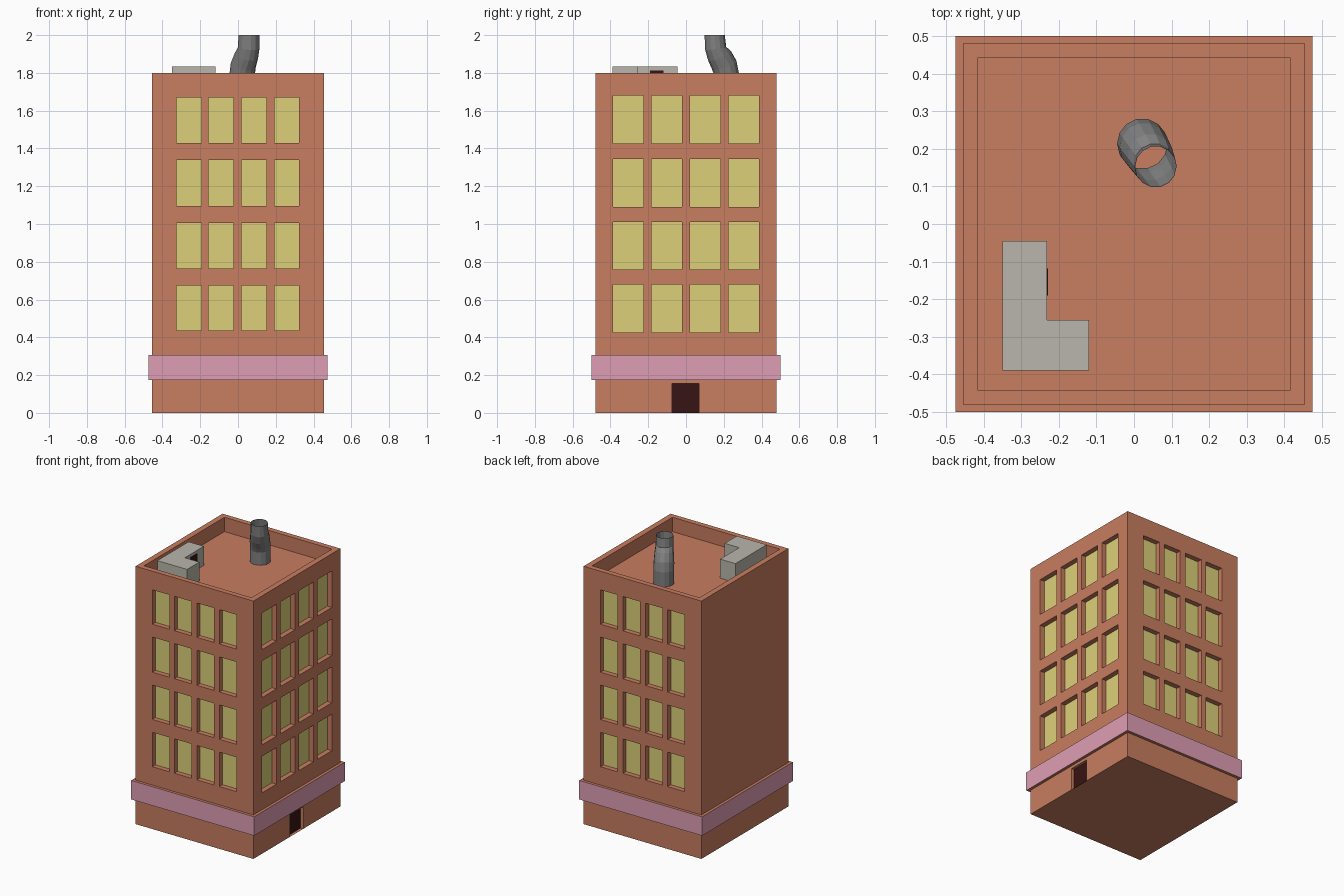
import bpy, bmesh, math
from mathutils import Vector

if "Cube" in bpy.data.objects:
    bpy.data.objects.remove(bpy.data.objects["Cube"])

HX, HY, TOP, ROOF = 0.455, 0.48, 1.8, 1.7
Z = Vector((0, 0, 1))


def material(name, rgb):
    m = bpy.data.materials.new(name)
    m.diffuse_color = (*rgb, 1)
    m.use_nodes = True
    m.node_tree.nodes["Principled BSDF"].inputs["Base Color"].default_value = m.diffuse_color
    return m


brick = material("brick", (0.578, 0.205, 0.115))
yellow = material("yellow_glass", (0.72, 0.63, 0.19))
pink = material("pink_trim", (0.73, 0.34, 0.456))
dark = material("dark_door", (0.038, 0.007, 0.007))
concrete = material("concrete", (0.48, 0.468, 0.413))
metal = material("dark_metal", (0.22, 0.22, 0.22))


def finish(bm, name, *mats, weld=True):
    if weld:
        bmesh.ops.remove_doubles(bm, verts=bm.verts, dist=1e-5)
    me = bpy.data.meshes.new(name)
    bm.to_mesh(me)
    bm.free()
    ob = bpy.data.objects.new(name, me)
    bpy.context.collection.objects.link(ob)
    for m in mats:
        me.materials.append(m)
    return ob


def quad(bm, pts):
    return bm.faces.new([bm.verts.new(p) for p in pts])


def rect(hx, hy, z):
    return [Vector((sx * hx, sy * hy, z)) for sx, sy in ((-1, -1), (1, -1), (1, 1), (-1, 1))]


def strip(bm, a, b):
    """Quads joining two closed loops."""
    n = len(a)
    return [quad(bm, (a[i], a[(i + 1) % n], b[(i + 1) % n], b[i])) for i in range(n)]


def prism(bm, outline, z0, z1):
    a = [Vector((x, y, z0)) for x, y in outline]
    b = [Vector((x, y, z1)) for x, y in outline]
    sides = strip(bm, a, b)
    quad(bm, a[::-1])
    quad(bm, b)
    return sides


def wall(u, half, dist, z0, z1, holes, depth, fill):
    """Flat wall with recessed openings; the panes go into another mesh."""
    n = u.cross(Z)
    at = lambda p, q, d=0: u * p + Z * q + n * (dist - d)
    us = sorted({-half, half, *(h[0] for h in holes), *(h[1] for h in holes)})
    zs = sorted({z0, z1, *(h[2] for h in holes), *(h[3] for h in holes)})
    for a, b in zip(us, us[1:]):
        for c, d in zip(zs, zs[1:]):
            ring = [(a, c), (b, c), (b, d), (a, d)]
            outer = [at(*p) for p in ring]
            if (a, b, c, d) in holes:
                inner = [at(*p, depth) for p in ring]
                strip(walls, outer, inner)
                quad(fill, inner)
            else:
                quad(walls, outer)


def windows(centres, w, rows):
    return [(c - w / 2, c + w / 2, a, b) for c in centres for a, b in rows]


walls, panes, door = bmesh.new(), bmesh.new(), bmesh.new()
rows_front = [(0.435, 0.675), (0.765, 1.005), (1.095, 1.34), (1.43, 1.67)]
rows_side = [(0.425, 0.68), (0.76, 1.01), (1.09, 1.345), (1.425, 1.68)]
front = windows((-0.26, -0.09, 0.085, 0.258), 0.132, rows_front)
back = windows((-0.258, -0.085, 0.09, 0.26), 0.132, rows_front)
side = windows((-0.306, -0.102, 0.102, 0.306), 0.16, rows_side)
doorway = [(-0.075, 0.07, 0.0, 0.155)]

# Four walls, split behind the trim band; the left wall is blank
for u, half, dist, upper, lower in (
        ((1, 0, 0), HX, HY, front, []),
        ((0, 1, 0), HY, HX, side, doorway),
        ((-1, 0, 0), HX, HY, back, []),
        ((0, -1, 0), HY, HX, [], [])):
    wall(Vector(u), half, dist, 0.24, TOP, upper, 0.035, panes)
    wall(Vector(u), half, dist, 0.0, 0.24, lower, 0.02, door)

# Parapet rim, its inner sides, sunken roof and underside
strip(walls, rect(HX, HY, TOP), rect(0.415, 0.443, TOP))
strip(walls, rect(0.415, 0.443, TOP), rect(0.415, 0.443, ROOF))
quad(walls, rect(0.415, 0.443, ROOF))
quad(walls, rect(HX, HY, 0)[::-1])
finish(walls, "building_walls", brick)
finish(panes, "window_panes", yellow)
finish(door, "entrance_door", dark)

# Trim band: pink sides, brick ledges
bm = bmesh.new()
a, b = 0.175, 0.307
for f in strip(bm, rect(0.475, 0.5, a), rect(0.475, 0.5, b)):
    f.material_index = 1
strip(bm, rect(0.475, 0.5, b), rect(HX, HY, b))
strip(bm, rect(HX, HY, a), rect(0.475, 0.5, a))
finish(bm, "trim_band", brick, pink)

# L-shaped roof hut
bm = bmesh.new()
prism(bm, [(-0.35, -0.39), (-0.12, -0.39), (-0.12, -0.255),
           (-0.232, -0.255), (-0.232, -0.045), (-0.35, -0.045)], ROOF, 1.833)
finish(bm, "roof_hut", concrete)

# Small door on the hut
bm = bmesh.new()
prism(bm, [(-0.235, -0.19), (-0.229, -0.19), (-0.229, -0.118), (-0.235, -0.118)], ROOF, 1.812)
finish(bm, "roof_hut_door", dark)

# Bent open chimney pipe: centre x, y, z, radius, tilt of each ring
bm = bmesh.new()
path = [(0.022, 0.214, ROOF, 0.067, 0), (0.022, 0.214, 1.795, 0.067, 0.1),
        (0.028, 0.203, 1.84, 0.066, 0.35), (0.044, 0.178, 1.89, 0.062, 0.4),
        (0.056, 0.157, 1.93, 0.057, 0.15), (0.058, 0.152, 2.0, 0.055, 0)]
lean = Vector((0.5, -0.87, 0))
rings = []
for x, y, z, r, tilt in path:
    ring = []
    for i in range(14):
        t = math.tau * i / 14
        d = Vector((math.cos(t), math.sin(t), 0)) * r
        ring.append(Vector((x, y, z)) + d - Z * d.dot(lean) * math.tan(tilt))
    rings.append(ring)
for lo, hi in zip(rings, rings[1:]):
    strip(bm, lo, hi)
finish(bm, "chimney_pipe", metal)
